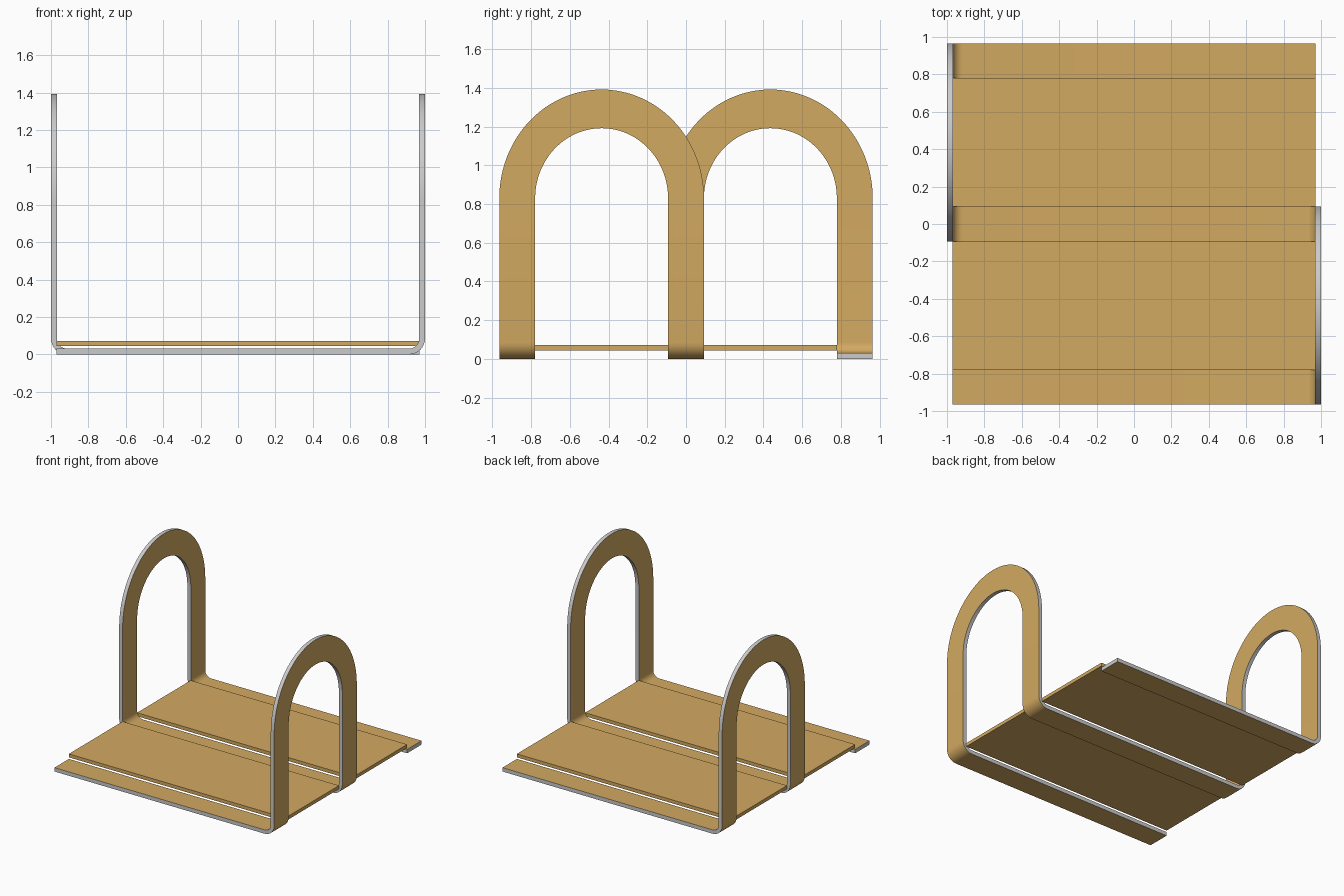
import bpy, bmesh
from math import sin, cos, pi

if "Cube" in bpy.data.objects:
    bpy.data.objects.remove(bpy.data.objects["Cube"])

T, R = 0.031, 0.085            # sheet thickness, outer bend radius
F = 1 - R                      # half length of flat part
Y_OUT, Y_IN, Y_MID = 0.965, 0.78, 0.093
SPRING = 0.83                  # height where the arch head starts

gold = bpy.data.materials.new("wood_face")
gold.diffuse_color = (0.65, 0.40, 0.12, 1)
gold.use_nodes = True
gold.node_tree.nodes["Principled BSDF"].inputs["Base Color"].default_value = gold.diffuse_color
grey = bpy.data.materials.new("sheet_edge")
grey.diffuse_color = (0.6, 0.6, 0.6, 1)
grey.use_nodes = True
grey.node_tree.nodes["Principled BSDF"].inputs["Base Color"].default_value = grey.diffuse_color


def finish(name, bm, mats):
    bmesh.ops.recalc_face_normals(bm, faces=bm.faces)
    me = bpy.data.meshes.new(name)
    bm.to_mesh(me)
    bm.free()
    for m in mats:
        me.materials.append(m)
    ob = bpy.data.objects.new(name, me)
    bpy.context.collection.objects.link(ob)
    return ob


def fold(u, y, t, side):
    """Map a point of the flat sheet onto the sheet bent up at one end."""
    if u <= F:
        x, z = u, t
    elif u < F + R * pi / 2 - 1e-6:
        a = (u - F) / R
        x, z = F + (R - t) * sin(a), R - (R - t) * cos(a)
    else:
        x, z = 1 - t, R + u - F - R * pi / 2
    return (x * side, y * side, z)


# Bent frame: one ribbon running strip > arch > middle strip > arch > strip
U_SPRING = F + R * pi / 2 + SPRING - R
bend = [F + R * pi / 2 * i / 8 for i in range(9)]
half = [((u, -Y_OUT), (u, -Y_IN)) for u in [-0.97] + bend]
yc = (Y_MID - Y_OUT) / 2
ro, ri = (Y_MID + Y_OUT) / 2, (Y_IN - Y_MID) / 2
N = 48
for i in range(N + 1):
    a = pi * i / N
    half.append(((U_SPRING + 0.562 * sin(a), yc - ro * cos(a)),
                 (U_SPRING + 0.362 * sin(a), yc - ri * cos(a))))
half += [((u, Y_MID), (u, -Y_MID)) for u in reversed(bend)]
stations = [(o, i, 1) for o, i in half] + [(i, o, -1) for o, i in reversed(half)]

bm = bmesh.new()
rings = [[bm.verts.new(fold(*p, t, s)) for p, t in ((o, 0), (o, T), (i, T), (i, 0))]
         for o, i, s in stations]
for a, b in zip(rings, rings[1:]):
    for k in range(4):
        f = bm.faces.new((a[k], a[(k + 1) % 4], b[(k + 1) % 4], b[k]))
        f.material_index = 0 if k % 2 else 1    # broad faces gold, edges grey
for r in (rings[0], rings[-1]):
    bm.faces.new(r).material_index = 1
frame = finish("bent_frame", bm, [gold, grey])
bpy.context.view_layer.objects.active = frame
frame.select_set(True)
bpy.ops.object.shade_smooth_by_angle()

# Two thin shelf panels lying just above the strips
for name, s in (("front_panel", -1), ("back_panel", 1)):
    bm = bmesh.new()
    bmesh.ops.create_cube(bm, size=1)
    bmesh.ops.scale(bm, vec=(1.94, Y_IN - Y_MID, 0.028), verts=bm.verts)
    bmesh.ops.translate(bm, vec=(0, s * (Y_IN + Y_MID) / 2, 0.058), verts=bm.verts)
    finish(name, bm, [gold])
